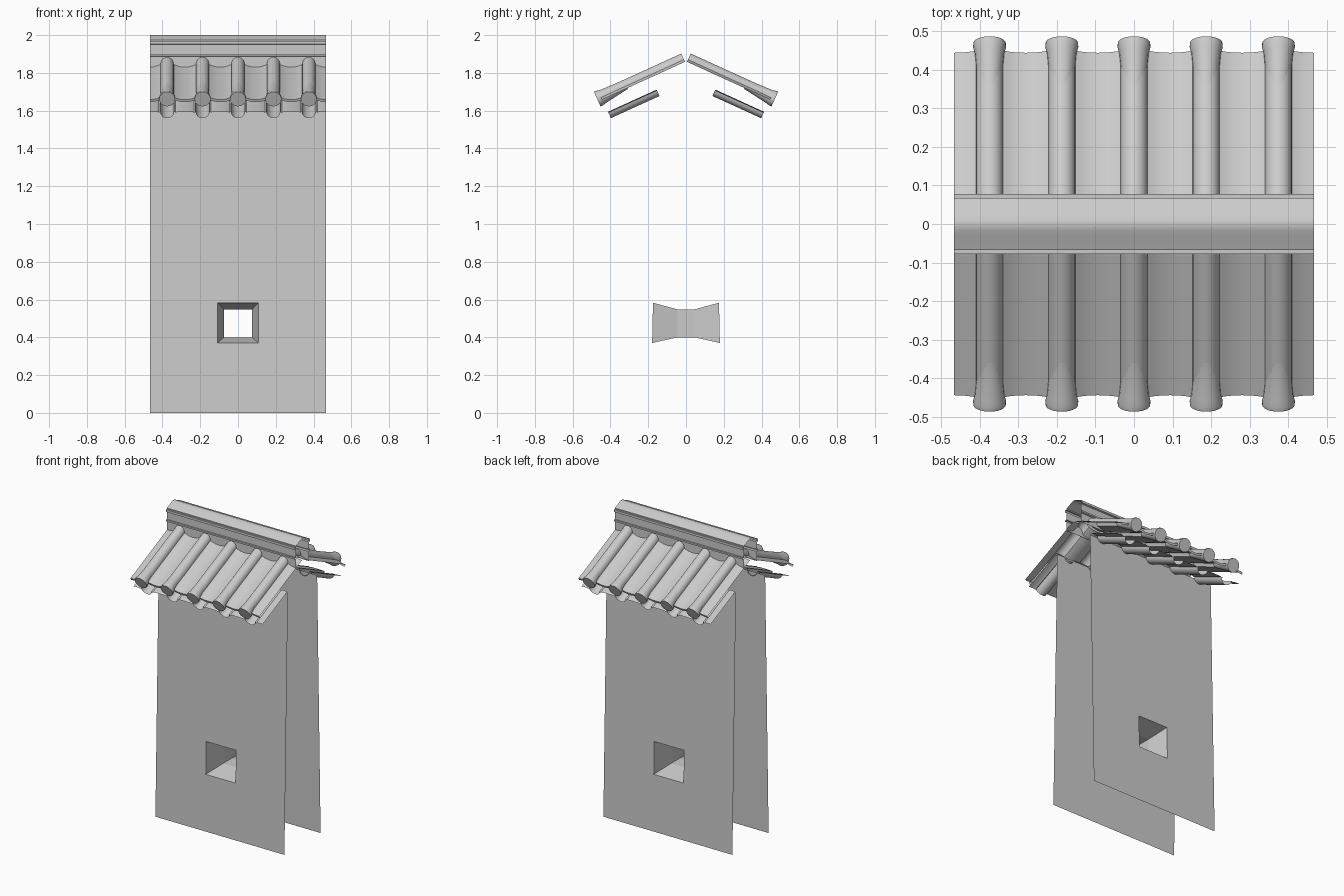
import bpy, bmesh, math
from mathutils import Vector

if "Cube" in bpy.data.objects:
    bpy.data.objects.remove(bpy.data.objects["Cube"], do_unlink=True)

grey = bpy.data.materials.new("plaster_grey")
grey.use_nodes = True
colour = (0.6, 0.6, 0.6, 1)
grey.diffuse_color = colour
grey.node_tree.nodes["Principled BSDF"].inputs["Base Color"].default_value = colour

HALF = 0.467          # half width of the wall and roof
PITCH = 0.1875        # spacing of the tile ribs
SLOPE = math.radians(24.5)
UP = Vector((0, math.cos(SLOPE), math.sin(SLOPE)))
OUT = Vector((0, -math.sin(SLOPE), math.cos(SLOPE)))
EAVE = Vector((0, -0.47, 1.661))   # rib axis at the eave
RIBS = [(i - 2) * PITCH for i in range(5)]


def finish(bm, name, smooth=True):
    mesh = bpy.data.meshes.new(name)
    bm.to_mesh(mesh)
    bm.free()
    mesh.materials.append(grey)
    obj = bpy.data.objects.new(name, mesh)
    bpy.context.collection.objects.link(obj)
    if smooth:
        bpy.ops.object.select_all(action="DESELECT")
        obj.select_set(True)
        bpy.context.view_layer.objects.active = obj
        bpy.ops.object.shade_smooth_by_angle(angle=math.radians(40))
    return obj


def loft(bm, rows, closed=False, flip=False):
    """Skin rows of points with quads and return the vertex rows."""
    rows = [[bm.verts.new(p) for p in row] for row in rows]
    for a, b in zip(rows, rows[1:]):
        n = len(a)
        for i in range(n if closed else n - 1):
            k = (i + 1) % n
            quad = [a[i], a[k], b[k], b[i]]
            bm.faces.new(quad[::-1] if flip else quad)
    return rows


def turn(points, side):
    """Keep the front side, or rotate half a turn to the back."""
    return [Vector((p.x * side, p.y * side, p.z)) for p in points]


def wave(rib, pan):
    """Cross-section of five ribs as (x, height) pairs."""
    points = []
    for c in RIBS:
        points += [(c + x, h) for x, h in pan]
        points += [(c - rib * math.cos(a), rib * math.sin(a))
                   for a in (math.pi * k / 12 for k in range(13))]
        points += [(c - x, h) for x, h in reversed(pan)]
    points = [(max(-HALF, min(HALF, x)), h) for x, h in points]
    return [p for i, p in enumerate(points) if i == 0 or p[0] - points[i - 1][0] > 1e-5]


cover = wave(0.035, [(-PITCH / 2, -0.013), (-0.07, -0.011), (-0.05, -0.006)])
trough = [(x, -h) for x, h in wave(0.037, [(-PITCH / 2, 0), (-0.055, 0), (-0.045, 0.005)])]

for side, label in ((1, "front"), (-1, "back")):
    # Upper ribbed tiles, with a short lip along the eave
    bm = bmesh.new()
    rows = []
    for along, drop in ((0.022, 0.014), (0.022, 0), (0.505, 0)):
        base = EAVE + UP * along
        rows.append(turn([base + OUT * (h - drop) + Vector((x, 0, 0)) for x, h in cover], side))
    loft(bm, rows)
    finish(bm, label + "_cover_tiles")

    # Round rib ends, flared at the eave and tapering into the tiles
    bm = bmesh.new()
    for c in RIBS:
        rows = []
        for along, radius, lift in ((0, .042, 0), (.012, .043, 0), (.03, .038, 0), (.17, .026, .008)):
            mid = EAVE + UP * along + OUT * lift + Vector((c, 0, 0))
            rows.append(turn([mid + radius * (Vector((math.cos(a), 0, 0)) + OUT * math.sin(a))
                              for a in (math.tau * k / 24 for k in range(24))], side))
        rings = loft(bm, rows, closed=True)
        bm.faces.new(rings[0][::-1])
    bmesh.ops.recalc_face_normals(bm, faces=bm.faces)
    finish(bm, label + "_rib_ends")

    # Lower hanging trough tiles
    bm = bmesh.new()
    low = Vector((0, -0.413, 1.594))
    rows = [turn([low + UP * along + OUT * h + Vector((x, 0, 0)) for x, h in trough], side)
            for along in (0, 0.283)]
    loft(bm, rows)
    finish(bm, label + "_trough_tiles")


# Ridge: an open profile run along the width
half = [(0.008, 1.999), (0.018, 1.996), (0.03, 1.99), (0.067, 1.974), (0.067, 1.967),
        (0.078, 1.967), (0.078, 1.952), (0.067, 1.95), (0.067, 1.9), (0.078, 1.9),
        (0.078, 1.89), (0.067, 1.887), (0.067, 1.825)]
profile = [(-y, z) for y, z in reversed(half)] + [(0, 2.0)] + half
bm = bmesh.new()
loft(bm, [[(x, y, z) for y, z in profile] for x in (HALF, -HALF)], flip=True)
finish(bm, "ridge")


# Thin leaning wall faces, each with a square opening
def wall_y(z):
    return 0.187 - 0.021 * z


def square(w, bottom, top):
    return [(-w, bottom), (w, bottom), (w, top), (-w, top)]


outer = square(0.108, 0.37, 0.583)
inner = square(0.075, 0.40, 0.548)
for side, label in ((1, "front"), (-1, "back")):
    bm = bmesh.new()
    loft(bm, [turn([Vector((x, -wall_y(z), z)) for x, z in ring], side)
              for ring in (square(HALF, 0, 1.70), outer)], closed=True)
    finish(bm, label + "_wall", smooth=False)

# Opening through the wall, narrowing to the middle
bm = bmesh.new()
loft(bm, [[(x, -wall_y(z), z) for x, z in outer],
          [(x, -0.045, z) for x, z in inner],
          [(x, 0.045, z) for x, z in inner],
          [(x, wall_y(z), z) for x, z in outer]], closed=True)
finish(bm, "window_tunnel", smooth=False)
